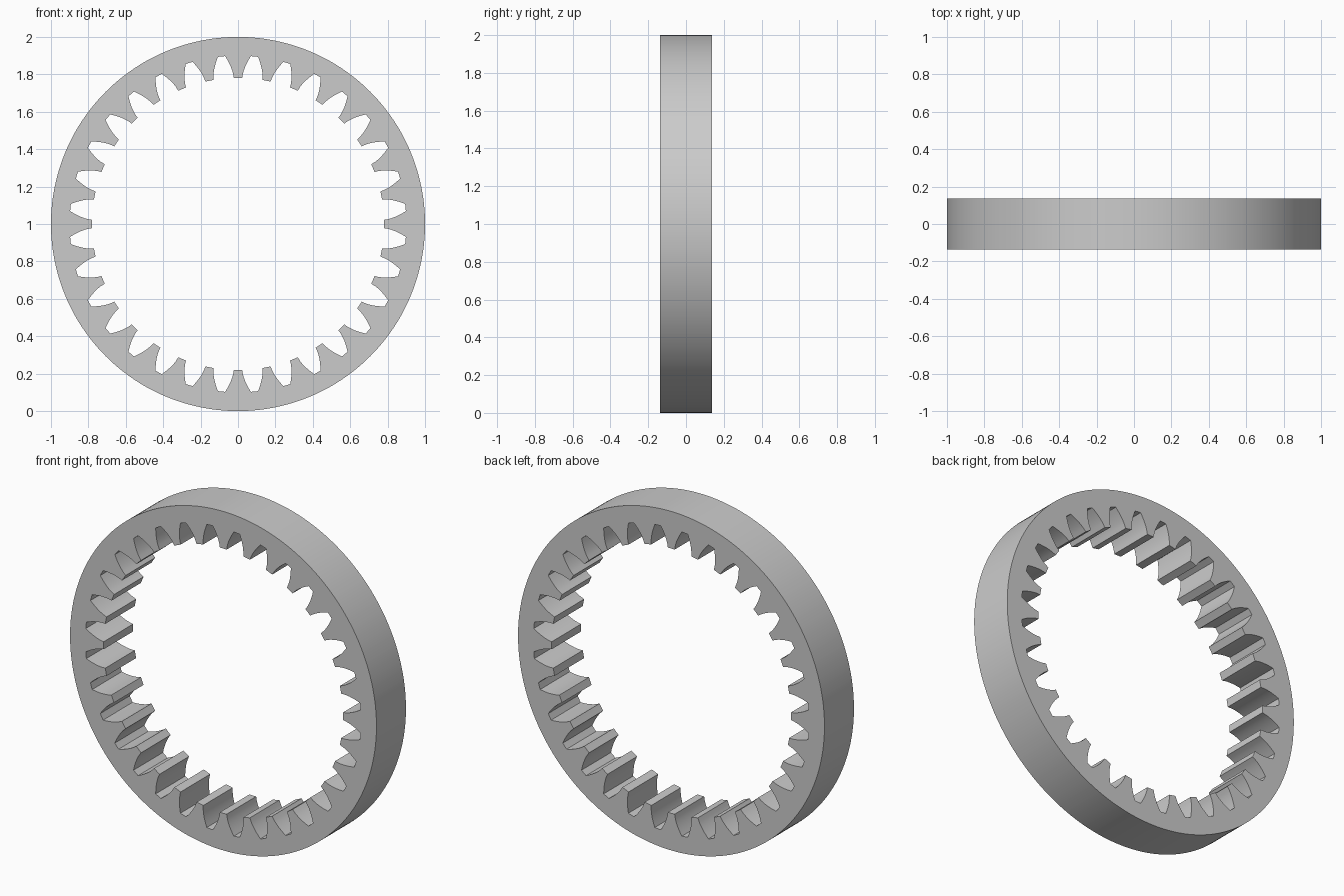
import bpy, bmesh
from math import sin, cos, tan, acos, pi, radians

if "Cube" in bpy.data.objects:
    bpy.data.objects.remove(bpy.data.objects["Cube"])

TEETH, OUTER, TIP, ROOT, HALF = 32, 1.0, 0.781, 0.9, 0.1375
PITCH_R = 0.84
BASE = PITCH_R * cos(radians(20))
STEP = 2 * pi / TEETH


def inv(a):
    return tan(a) - a


def half_angle(r):
    """Half the angular width of an internal involute tooth at radius r."""
    a = acos(min(1, BASE / r))
    return pi / (2 * TEETH) - 0.004 + inv(a) - inv(radians(20))


# One tooth outline as (angle, radius): root, flank, tip, flank, root gap
N = 7
radii = [TIP] + [BASE + (ROOT - BASE) * (i / N) for i in range(1, N + 1)]
flank = [(half_angle(r), r) for r in radii]
flank[0] = (flank[0][0] - 0.002, TIP)
tooth = [(-a, r) for a, r in reversed(flank)] + [(0, TIP)] + flank + [(STEP / 2, ROOT)]
tooth.sort(key=lambda p: p[0])

# Ring gear: toothed inner wall, round outer wall, flat faces
bm = bmesh.new()
sections = []
for t in range(TEETH):
    for a, r in tooth:
        ang = t * STEP + a
        s, c = sin(ang), cos(ang)
        sections.append([bm.verts.new((R * s, y, 1 + R * c))
                         for R, y in ((r, -HALF), (OUTER, -HALF), (OUTER, HALF), (r, HALF))])
for i, sec in enumerate(sections):
    nxt = sections[(i + 1) % len(sections)]
    for k in range(4):
        j = (k + 1) % 4
        bm.faces.new((sec[k], sec[j], nxt[j], nxt[k]))
bmesh.ops.recalc_face_normals(bm, faces=bm.faces)

mesh = bpy.data.meshes.new("ring_gear")
bm.to_mesh(mesh)
bm.free()
gear = bpy.data.objects.new("ring_gear", mesh)
bpy.context.collection.objects.link(gear)
bpy.context.view_layer.objects.active = gear
gear.select_set(True)
bpy.ops.object.shade_smooth_by_angle(angle=radians(25))
